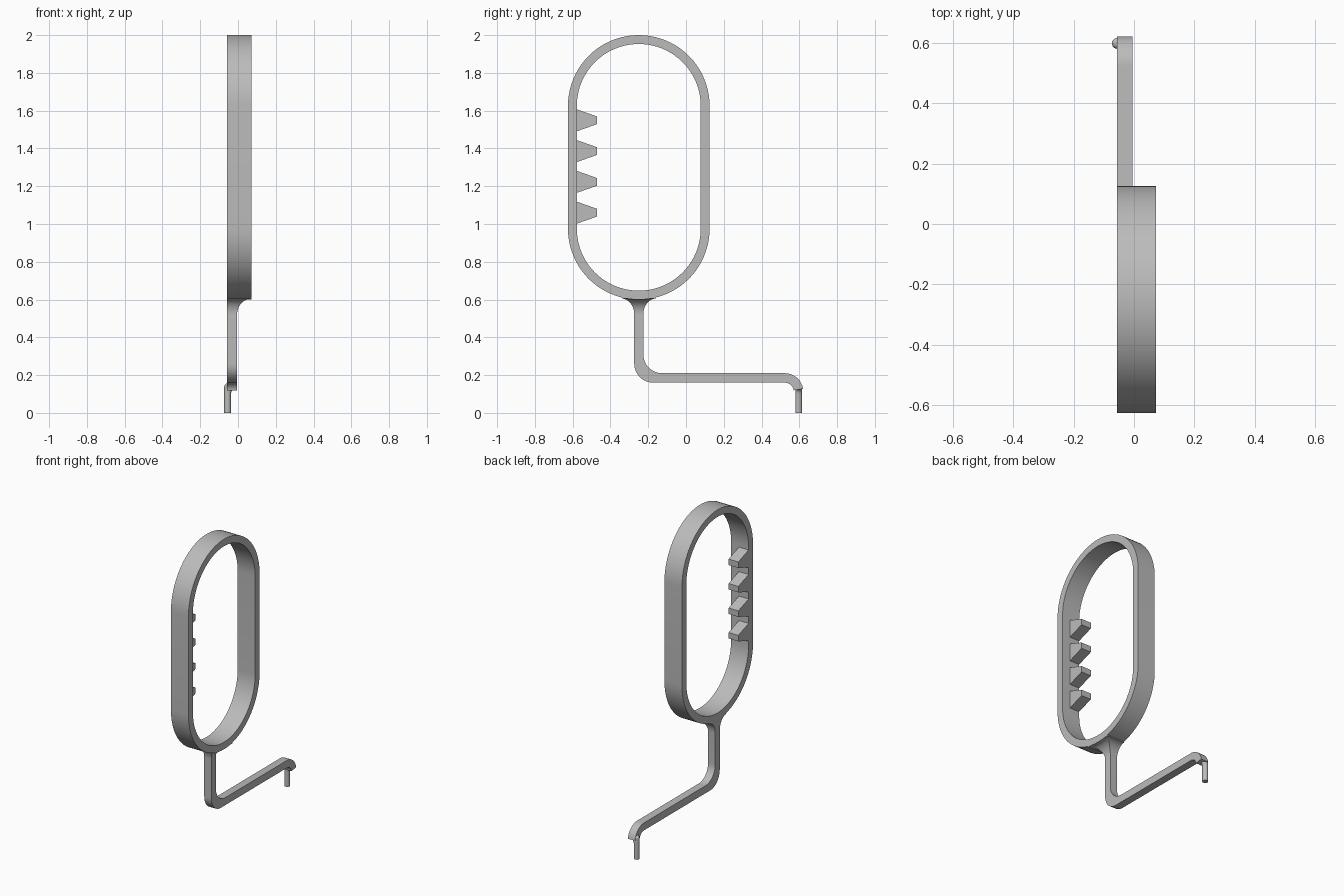
import bpy
import bmesh
from math import sin, cos, pi, radians

cube = bpy.data.objects.get("Cube")
if cube:
    bpy.data.objects.remove(cube, do_unlink=True)

grey = bpy.data.materials.new("plain grey")
grey.use_nodes = True
colour = (0.5, 0.5, 0.5, 1)
grey.diffuse_color = colour
grey.node_tree.nodes["Principled BSDF"].inputs["Base Color"].default_value = colour


def loft(name, sections, closed=False):
    """Skin a row of matching cross-sections, capped unless closed."""
    bm = bmesh.new()
    rings = [[bm.verts.new(p) for p in s] for s in sections]
    pairs = list(zip(rings, rings[1:]))
    if closed:
        pairs.append((rings[-1], rings[0]))
    else:
        bm.faces.new(rings[0])
        bm.faces.new(rings[-1])
    n = len(rings[0])
    for a, b in pairs:
        for i in range(n):
            j = (i + 1) % n
            bm.faces.new((a[i], a[j], b[j], b[i]))
    bmesh.ops.recalc_face_normals(bm, faces=bm.faces)
    mesh = bpy.data.meshes.new(name)
    bm.to_mesh(mesh)
    bm.free()
    mesh.materials.append(grey)
    obj = bpy.data.objects.new(name, mesh)
    bpy.context.collection.objects.link(obj)
    bpy.ops.object.select_all(action="DESELECT")
    obj.select_set(True)
    bpy.context.view_layer.objects.active = obj
    bpy.ops.object.shade_smooth_by_angle(angle=radians(30))
    return obj


def strip(p, q, x0, x1):
    """Rectangle spanning x0..x1 between two (y, z) points."""
    return [(x0, *p), (x1, *p), (x1, *q), (x0, *q)]


def polar(y, z, r, a):
    return (y + r * cos(a), z + r * sin(a))


BACK, FACE = -0.057, 0.072      # sides of the grip
ARM = -0.005                    # outer side of the arm
MID = -0.25                     # centre line of the grip
OUTER, INNER = 0.375, 0.328

# Oval grip loop
STEPS = 40
loop = []
for zc, start in ((1.625, 0), (0.975, pi)):
    for i in range(STEPS + 1):
        a = start + pi * i / STEPS
        loop.append(strip(polar(MID, zc, INNER, a), polar(MID, zc, OUTER, a), BACK, FACE))
loft("grip_loop", loop, closed=True)

# Tapered finger teeth inside the front of the grip
for k in range(4):
    z = 1.06 + 0.163 * k
    loft(f"grip_tooth_{k + 1}", [
        strip((y, z - h), (y, z + h), BACK, 0.015)
        for y, h in ((-0.6, 0.066), (-0.47, 0.02))])

# Arm: flared neck, rounded elbow, long bar and down-turned tip
HALF = 0.024
arm = [strip((MID - 0.09, 0.617), (MID + 0.09, 0.617), BACK, FACE)]
for i in range(12, -1, -1):
    a = pi / 2 * i / 12
    f = 1 - cos(a)
    w = HALF + 0.066 * f
    z = 0.52 + 0.085 * sin(a)
    arm.append(strip((MID - w, z), (MID + w, z), BACK, ARM + (FACE - ARM) * f))
for i in range(13):
    a = pi + pi / 2 * i / 12
    arm.append(strip(polar(-0.174, 0.26, 0.1, a), polar(-0.126, 0.31, 0.1, a), BACK, ARM))
for i in range(13):
    a = pi / 2 - radians(81) * i / 12
    arm.append(strip(polar(0.523, 0.112, 0.048, a), polar(0.523, 0.112, 0.098, a), BACK, ARM))
loft("arm", arm)

# Pin under the tip, flared into the arm, with a domed top
R = 0.018


def pin_ring(z, r, flare=0):
    ring = []
    for i in range(24):
        a = 2 * pi * i / 24
        c = cos(a)
        ring.append((-0.055 + r * c + flare * max(c, 0), 0.597 + r * sin(a), z))
    return ring


pin = [pin_ring(0, R)]
for i in range(7):
    a = pi / 2 * i / 6
    pin.append(pin_ring(0.1 + 0.03 * sin(a), R, 0.03 * (1 - cos(a))))
for i in range(6):
    a = pi / 2 * i / 6
    pin.append(pin_ring(0.138 + R * sin(a), R * cos(a)))
loft("pin", pin)
